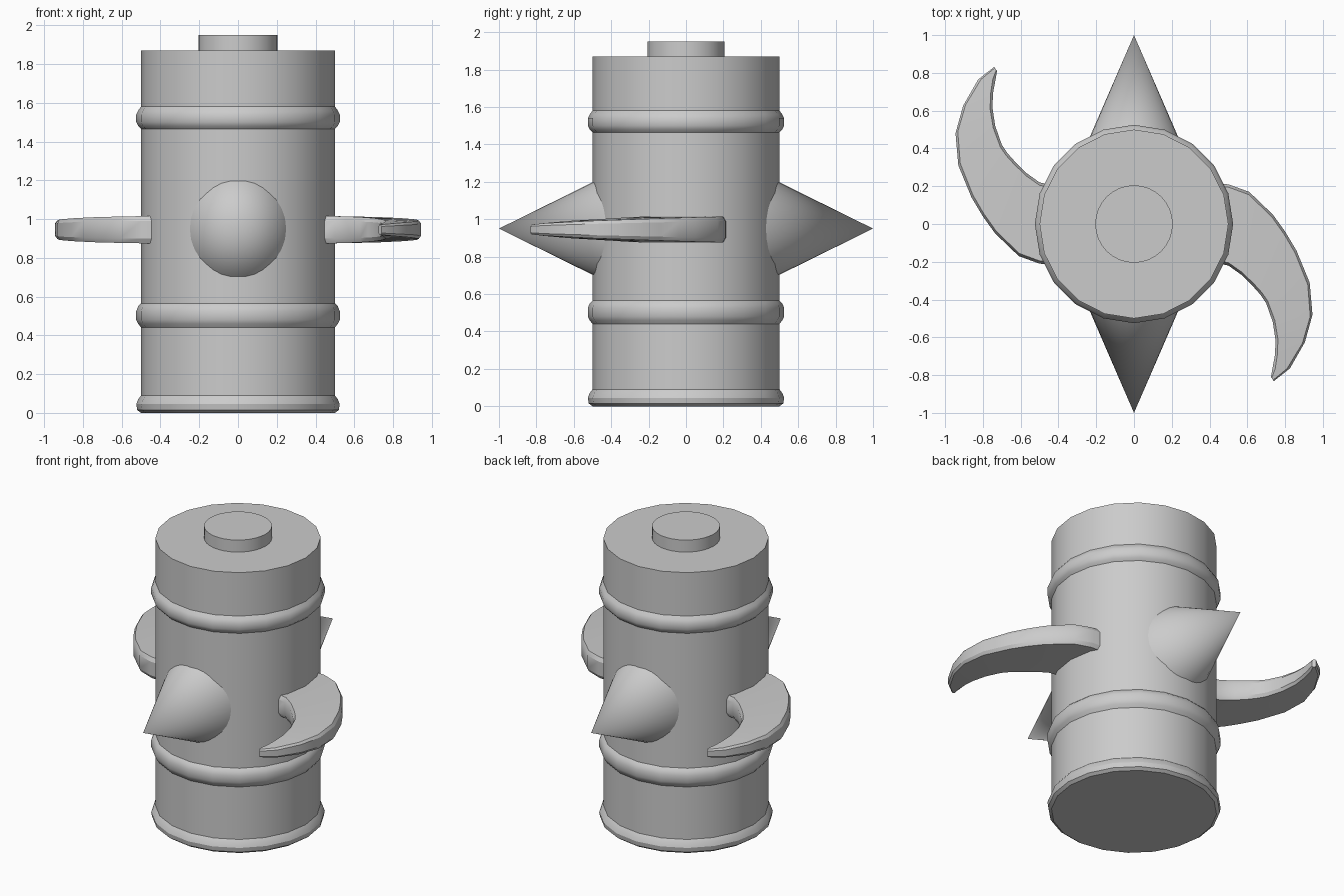
import bpy, bmesh, math
from mathutils import Vector, Matrix

if "Cube" in bpy.data.objects:
    bpy.data.objects.remove(bpy.data.objects["Cube"])


def finish(name, bm, angle=30):
    bmesh.ops.recalc_face_normals(bm, faces=bm.faces)
    me = bpy.data.meshes.new(name)
    bm.to_mesh(me)
    bm.free()
    ob = bpy.data.objects.new(name, me)
    bpy.context.collection.objects.link(ob)
    bpy.ops.object.select_all(action='DESELECT')
    ob.select_set(True)
    bpy.context.view_layer.objects.active = ob
    bpy.ops.object.shade_smooth_by_angle(angle=math.radians(angle))
    return ob


def loft(bm, rings):
    loops = [[bm.verts.new(p) for p in ring] for ring in rings]
    n = len(loops[0])
    for a, b in zip(loops, loops[1:]):
        for i in range(n):
            j = (i + 1) % n
            bm.faces.new((a[i], a[j], b[j], b[i]))
    bm.faces.new(loops[0])
    bm.faces.new(loops[-1])


def lathe(name, profile, sides):
    bm = bmesh.new()
    angles = [2 * math.pi * i / sides for i in range(sides)]
    loft(bm, [[(r * math.cos(a), r * math.sin(a), z) for a in angles] for r, z in profile])
    return finish(name, bm)


# barrel body with a rounded foot rim and two raised hoops
R, H = 0.5, 0.525
lathe("barrel", [
    (0.50, 0), (0.52, 0.015), (H, 0.045), (0.515, 0.07), (R, 0.09),
    (R, 0.44), (0.515, 0.46), (H, 0.48), (H, 0.525), (0.515, 0.55), (R, 0.565),
    (R, 1.465), (0.515, 1.48), (H, 1.50), (H, 1.54), (0.515, 1.56), (R, 1.58),
    (R, 1.87)], 20)

# round lid knob
lathe("lid", [(0.205, 1.85), (0.205, 1.95)], 32)

# spikes, front and back (slightly taller than wide)
for name, s in (("front_spike", -1), ("back_spike", 1)):
    bm = bmesh.new()
    bmesh.ops.create_cone(bm, cap_ends=True, segments=32, radius1=1, radius2=0, depth=1)
    depth = 0.68
    m = (Matrix.Translation((0, s * (1 - depth / 2), 0.95))
         @ Matrix.Rotation(-s * math.pi / 2, 4, 'X')
         @ Matrix.Diagonal((0.434 * depth, 0.494 * depth, depth, 1)))
    bmesh.ops.transform(bm, matrix=m, verts=bm.verts)
    finish(name, bm)

# curved blades: outer point, inner point, half thickness along the length
stations = [
    (0.40, 0.215, 0.40, -0.20, 0.071), (0.50, 0.21, 0.50, -0.22, 0.070),
    (0.61, 0.17, 0.57, -0.27, 0.068), (0.735, 0.05, 0.63, -0.33, 0.065),
    (0.80, -0.04, 0.67, -0.375, 0.062), (0.86, -0.14, 0.70, -0.42, 0.059),
    (0.93, -0.31, 0.735, -0.52, 0.053), (0.945, -0.48, 0.75, -0.62, 0.047),
    (0.905, -0.625, 0.745, -0.70, 0.040), (0.825, -0.765, 0.732, -0.77, 0.033),
    (0.74, -0.832, 0.725, -0.81, 0.026)]
for name, s in (("right_blade", 1), ("left_blade", -1)):
    rings = []
    for ox, oy, ix, iy, t in stations:
        o, i = Vector((ox, oy, 0)) * s, Vector((ix, iy, 0)) * s
        inset = min(0.015, (i - o).length * 0.25)
        d = (i - o).normalized() * inset
        z = lambda h: Vector((0, 0, 0.945 + h * t))
        rings.append([o + z(-0.65), o + d + z(-1), i - d + z(-1), i + z(-0.65),
                      i + z(0.65), i - d + z(1), o + d + z(1), o + z(0.65)])
    bm = bmesh.new()
    loft(bm, rings)
    finish(name, bm)
